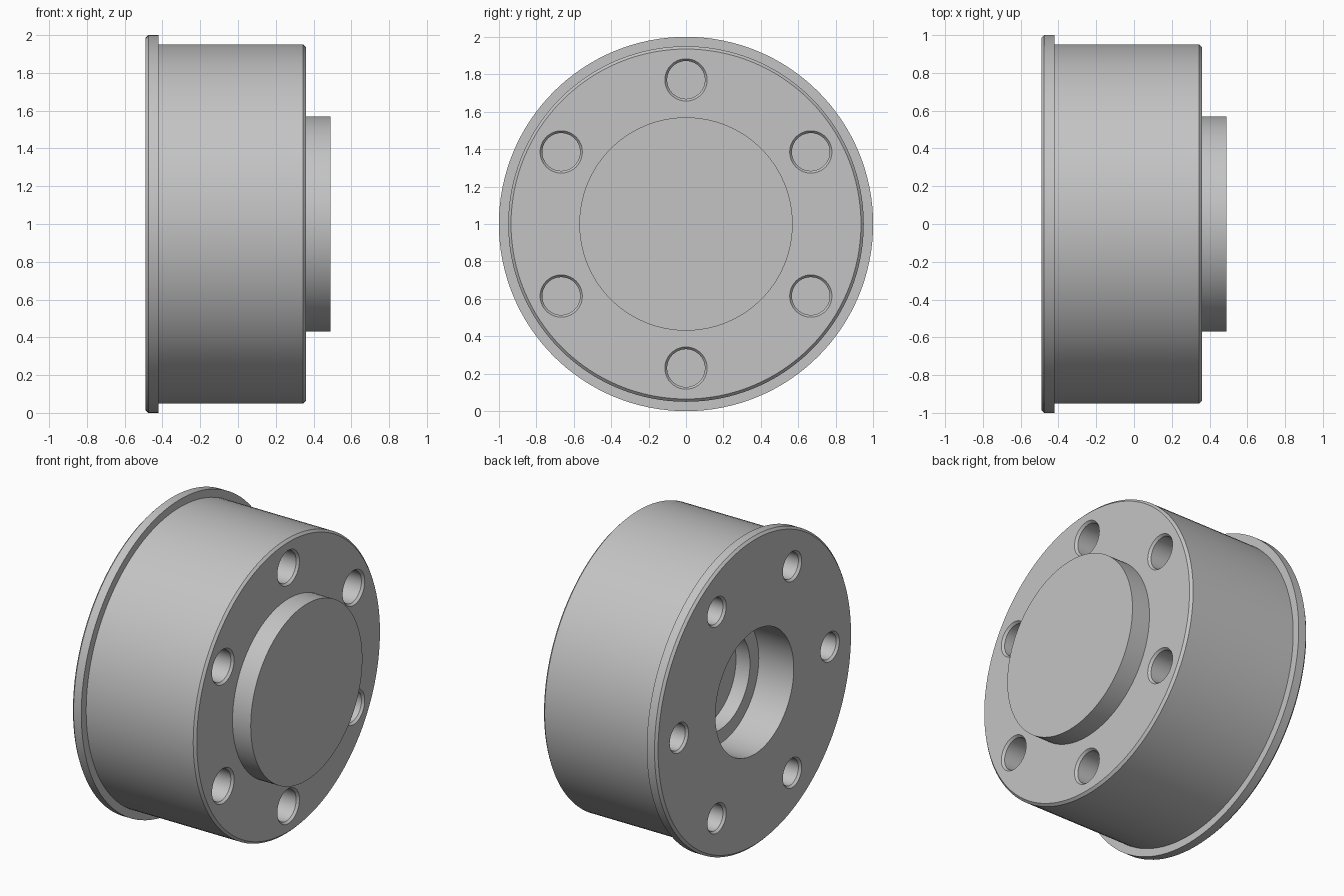
import bpy, bmesh, math
from mathutils import Matrix, Vector

if "Cube" in bpy.data.objects:
    bpy.data.objects.remove(bpy.data.objects["Cube"], do_unlink=True)

# Single metal colour
GREY = (0.55, 0.55, 0.55, 1)
metal = bpy.data.materials.new("grey_metal")
metal.use_nodes = True
metal.diffuse_color = GREY
metal.node_tree.nodes["Principled BSDF"].inputs["Base Color"].default_value = GREY

CENTRE = Vector((0, 0, 1))


def lathe(name, profile, segments, offset=(0, 0, 0)):
    """Revolve (x, radius) points around an axis parallel to x."""
    bm = bmesh.new()
    verts = [bm.verts.new((x, 0, r)) for x, r in profile]
    edges = [bm.edges.new(pair) for pair in zip(verts, verts[1:])]
    bmesh.ops.spin(bm, geom=verts + edges, cent=(0, 0, 0), axis=(1, 0, 0),
                   angle=2 * math.pi, steps=segments)
    bmesh.ops.remove_doubles(bm, verts=bm.verts, dist=0.0001)
    bmesh.ops.recalc_face_normals(bm, faces=bm.faces)
    bm.transform(Matrix.Translation(CENTRE + Vector(offset)))
    mesh = bpy.data.meshes.new(name)
    bm.to_mesh(mesh)
    bm.free()
    mesh.materials.append(metal)
    obj = bpy.data.objects.new(name, mesh)
    bpy.context.collection.objects.link(obj)
    return obj


def activate(obj):
    bpy.ops.object.select_all(action='DESELECT')
    obj.select_set(True)
    bpy.context.view_layer.objects.active = obj


# Drum with chamfered rim flange and a stepped blind bore
drum = lathe("drum", [
    (-0.14, 0), (-0.14, 0.31), (-0.24, 0.31), (-0.24, 0.4), (-0.49, 0.4),
    (-0.49, 0.985), (-0.475, 1), (-0.42, 1), (-0.42, 0.95),
    (0.345, 0.95), (0.36, 0.935), (0.36, 0)], 128)

# Raised round boss
boss = lathe("boss", [(0.34, 0), (0.34, 0.57), (0.49, 0.57), (0.49, 0)], 128)


# Chamfered blind bolt holes, staggered between the two faces
def bolt_holes(name, face_x, side, radius, start_angle):
    inner = radius - 0.012
    profile = [(face_x + side * 0.03, 0), (face_x + side * 0.03, radius),
               (face_x, radius), (face_x - side * 0.015, inner),
               (face_x - side * 0.3, inner), (face_x - side * 0.3, 0)]
    for i in range(6):
        a = start_angle + i * math.pi / 3
        offset = (0, 0.77 * math.cos(a), 0.77 * math.sin(a))
        cutter = lathe(f"{name}_{i}", profile, 40, offset)
        cutter.hide_render = True
        mod = drum.modifiers.new(cutter.name, 'BOOLEAN')
        mod.operation = 'DIFFERENCE'
        mod.solver = 'EXACT'
        mod.object = cutter
        activate(drum)
        bpy.ops.object.modifier_apply(modifier=mod.name)
        bpy.data.objects.remove(cutter, do_unlink=True)


bolt_holes("front_hole_cutter", 0.36, 1, 0.113, math.pi / 2)
bolt_holes("back_hole_cutter", -0.49, -1, 0.096, 0)

for part in (drum, boss):
    activate(part)
    bpy.ops.object.shade_smooth_by_angle(angle=math.radians(30))
